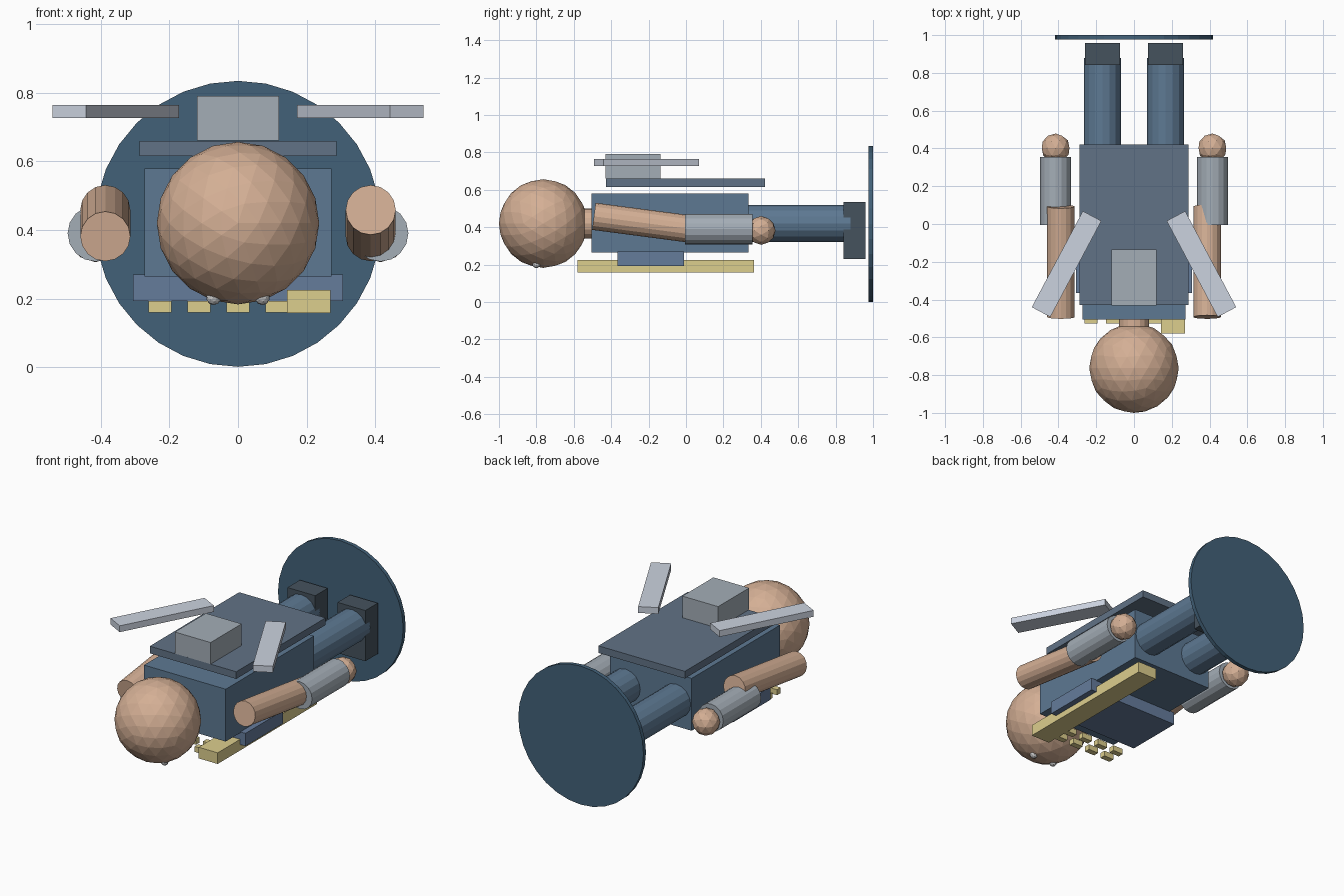
import bpy
from math import radians

if "Cube" in bpy.data.objects:
    bpy.data.objects.remove(bpy.data.objects["Cube"])


def mat(name, r, g, b):
    m = bpy.data.materials.new(name)
    m.diffuse_color = (r, g, b, 1)
    m.use_nodes = True
    m.node_tree.nodes["Principled BSDF"].inputs["Base Color"].default_value = m.diffuse_color
    return m


SKIN = mat("skin", 0.66, 0.43, 0.30)
BLUE = mat("blue_cloth", 0.11, 0.19, 0.29)
DARK_BLUE = mat("dark_blue", 0.055, 0.12, 0.19)
BELT = mat("belt_blue", 0.13, 0.20, 0.33)
PANEL = mat("panel_blue", 0.12, 0.17, 0.24)
BOOT = mat("boot_dark", 0.06, 0.085, 0.11)
STEEL = mat("steel", 0.37, 0.42, 0.47)
BLADE = mat("blade", 0.60, 0.65, 0.74)
YELLOW = mat("yellow", 0.72, 0.62, 0.27)
WHITE = mat("white", 0.8, 0.8, 0.8)


def finish(name, m):
    o = bpy.context.object
    o.name = name
    o.data.materials.append(m)
    return o


def box(name, m, centre, size, turn=0):
    bpy.ops.mesh.primitive_cube_add(size=1, location=centre,
                                    rotation=(0, 0, radians(turn)))
    o = finish(name, m)
    o.scale = size
    return o


# cylinder lying along y, with an optional upward tilt of its front end
def rod(name, m, centre, r, length, sides=16, tilt=0):
    bpy.ops.mesh.primitive_cylinder_add(vertices=sides, radius=r, depth=length,
                                        location=centre,
                                        rotation=(radians(90 - tilt), 0, 0))
    return finish(name, m)


def ball(name, m, centre, r, sub):
    bpy.ops.mesh.primitive_ico_sphere_add(subdivisions=sub, radius=r,
                                          location=centre,
                                          rotation=(radians(90), 0, 0))
    return finish(name, m)


ZC = 0.42  # height of the body axis

# base disc, torso, neck and head
rod("base_disc", DARK_BLUE, (0, 0.988, 0.418), 0.417, 0.024, 32)
box("torso", BLUE, (0, -0.085, 0.422), (0.544, 0.84, 0.315))
rod("neck", SKIN, (0, -0.53, ZC), 0.08, 0.12)
ball("head", SKIN, (0, -0.763, ZC), 0.237, 3)

# chest belt with two rows of studs, and the long strap
box("belt", BELT, (0, -0.188, 0.231), (0.612, 0.356, 0.077))
for i in range(5):
    for j, y in enumerate((-0.43, -0.51)):
        box(f"stud_{i}_{j}", YELLOW, (-0.228 + 0.114 * i, y, 0.176),
            (0.067, 0.035, 0.033))
box("strap", YELLOW, (0.207, -0.108, 0.191), (0.127, 0.943, 0.067))

# back panel and pack
box("back_panel", PANEL, (0, -0.003, 0.638), (0.576, 0.85, 0.043))
box("pack", STEEL, (0, -0.283, 0.726), (0.238, 0.295, 0.13))

# paired parts
for side, s in (("left", -1), ("right", 1)):
    ball(side + "_eye", WHITE, (0.071 * s, -0.80, 0.203), 0.022, 2)
    box(side + "_blade", BLADE, (0.357 * s, -0.212, 0.746),
        (0.111, 0.576, 0.038), 28 * s)
    rod(side + "_upper_arm", SKIN, (0.387 * s, -0.2, ZC), 0.073, 0.59,
        tilt=7.5 * s)
    rod(side + "_forearm", STEEL, (0.415 * s, 0.175, 0.39), 0.082, 0.36)
    ball(side + "_hand", SKIN, (0.415 * s, 0.402, 0.383), 0.077, 2)
    rod(side + "_leg", BLUE, (0.168 * s, 0.605, ZC), 0.098, 0.55)
    box(side + "_boot", BOOT, (0.167 * s, 0.9, 0.383), (0.185, 0.118, 0.305))
